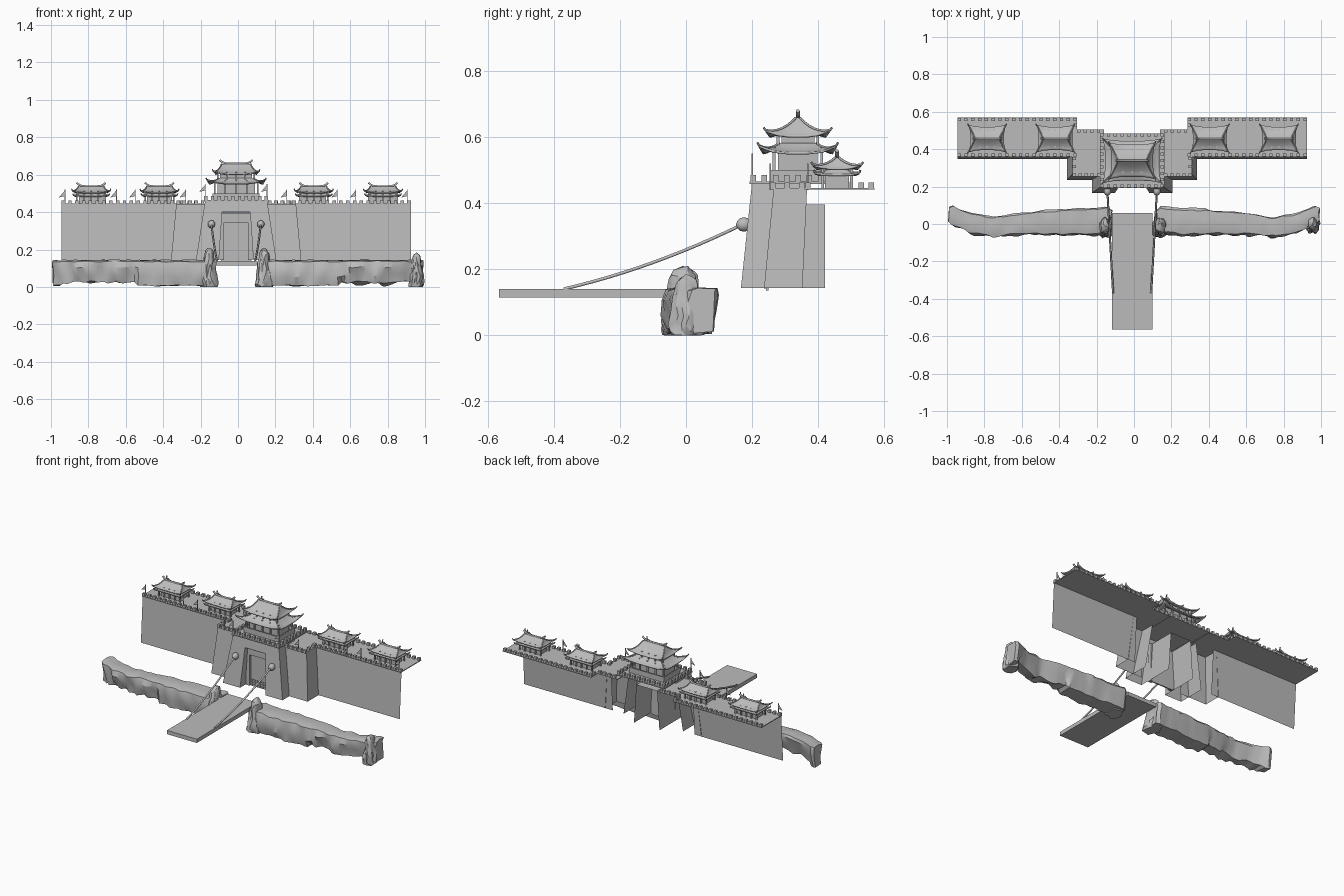
import bpy, bmesh, math, random
from mathutils import Vector, noise

cube = bpy.data.objects.get("Cube")
if cube:
    bpy.data.objects.remove(cube)
random.seed(4)
CX = -0.01      # axis of the fortress
BASE = 0.143    # foot of the walls

stone = bpy.data.materials.new("stone_grey")
stone.use_nodes = True
GREY = (0.5, 0.5, 0.5, 1)
stone.diffuse_color = GREY
stone.node_tree.nodes["Principled BSDF"].inputs["Base Color"].default_value = GREY


def finish(name, bm, smooth=None):
    me = bpy.data.meshes.new(name)
    bm.to_mesh(me)
    bm.free()
    me.materials.append(stone)
    ob = bpy.data.objects.new(name, me)
    bpy.context.collection.objects.link(ob)
    if smooth:
        bpy.ops.object.select_all(action='DESELECT')
        ob.select_set(True)
        bpy.context.view_layer.objects.active = ob
        bpy.ops.object.shade_smooth_by_angle(angle=math.radians(smooth))
    return ob


def face(bm, *pts):
    return bm.faces.new([bm.verts.new(p) for p in pts])


def box(bm, x0, x1, y0, y1, z0, z1):
    geo = bmesh.ops.create_cube(bm, size=1)
    for v in geo["verts"]:
        v.co = Vector((x1 if v.co.x > 0 else x0, y1 if v.co.y > 0 else y0, z1 if v.co.z > 0 else z0))


def tube(name, pts, r):
    cu = bpy.data.curves.new(name, 'CURVE')
    cu.dimensions = '3D'
    cu.bevel_depth = r
    cu.bevel_resolution = 1
    cu.use_fill_caps = True
    cu.materials.append(stone)
    sp = cu.splines.new('POLY')
    sp.points.add(len(pts) - 1)
    for p, co in zip(sp.points, pts):
        p.co = (*co, 1)
    ob = bpy.data.objects.new(name, cu)
    bpy.context.collection.objects.link(ob)


def merlons(bm, a, b, z, h=0.016, step=0.036):
    a, b = Vector(a), Vector(b)
    n = max(1, round((b - a).length / step))
    for i in range(n + 1):
        p = a.lerp(b, i / n)
        box(bm, p.x - .009, p.x + .009, p.y - .008, p.y + .008, z, z + h)


# Wing walls: one leaning front sheet and a thin deck on each side
for side, s in (("right", -1), ("left", 1)):
    bm = bmesh.new()
    x0, x1 = CX + s * .295, CX + s * .935
    face(bm, (x0, .348, BASE), (x1, .348, BASE), (x1, .366, .445), (x0, .366, .445))
    finish(side + "_wing_wall", bm)
    bm = bmesh.new()
    box(bm, min(x0, x1), max(x0, x1), .358, .57, .441, .446)
    for y in (.368, .56):
        merlons(bm, (x0 + s * .01, y), (x1 - s * .01, y), .446)
    merlons(bm, (x0 + s * .01, .53), (x0 + s * .01, .56), .446)
    finish(side + "_wing_deck", bm)

    # Stepped bastion beside the gate
    bm = bmesh.new()
    a, b, c, d = CX + s * .15, CX + s * .348, CX + s * .31, CX + s * .32
    face(bm, (a, .236, BASE), (b, .236, BASE), (d, .265, .445), (a, .265, .445))
    face(bm, (b, .236, BASE), (b, .352, BASE), (d, .366, .445), (d, .265, .445))
    finish(side + "_bastion_wall", bm)
    bm = bmesh.new()
    box(bm, min(a, d), max(a, d), .255, .36, .441, .446)
    e = CX + s * .298
    box(bm, min(a, e), max(a, e), .36, .505, .441, .446)
    merlons(bm, (CX + s * .18, .263), (c, .263), .446)
    merlons(bm, (c, .263), (c, .35), .446)
    merlons(bm, (CX + s * .18, .497), (CX + s * .285, .497), .446)
    finish(side + "_bastion_deck", bm)

# Gate block: leaning front with a tapered doorway, side sheets and deck
TOP = .465


def front(x, z):
    return (CX + x, .166 + (z - BASE) / (TOP - BASE) * .034, z)


bm = bmesh.new()
face(bm, front(-.075, .4), front(.075, .4), front(.165, TOP), front(-.165, TOP))
for s in (-1, 1):
    face(bm, front(s * .215, BASE), front(s * .092, BASE), front(s * .075, .4), front(s * .165, TOP))
    face(bm, front(s * .215, BASE), front(s * .165, TOP), (CX + s * .165, .36, TOP), (CX + s * .215, .352, BASE))
finish("gate_wall", bm)

bm = bmesh.new()
box(bm, CX - .172, CX + .172, .192, .485, .458, TOP)
for y in (.203, .475):
    merlons(bm, (CX - .162, y), (CX + .162, y), TOP, .02)
for s in (-1, 1):
    merlons(bm, (CX + s * .162, .203), (CX + s * .162, .475), TOP, .02)
finish("gate_deck", bm)

# Gate tunnel, lintel, door and its studs
bm = bmesh.new()
for s in (-1, 1):
    face(bm, front(s * .092, BASE), (CX + s * .092, .42, BASE), (CX + s * .075, .42, .396), front(s * .075, .396))
face(bm, front(-.075, .398), front(.075, .398), (CX + .075, .42, .396), (CX - .075, .42, .396))
finish("gate_tunnel", bm)
bm = bmesh.new()
box(bm, CX - .076, CX + .076, .222, .25, .345, .396)
for s in (-1, 1):
    x = CX + s * .076
    box(bm, x - .012, x + .012, .222, .25, BASE, .396)
finish("door_frame", bm)
bm = bmesh.new()
box(bm, CX - .08, CX + .08, .242, .25, .136, .35)
for row in range(3):
    for i in range(9):
        x = CX + (i - 4) * .019
        box(bm, x - .005, x + .005, .236, .243, .142 + row * .015, .151 + row * .015)
finish("studded_door", bm)


def roof(name, cy, ex, ey, rx, ry, z0, z1, lift):
    """Concave hipped roof with raised corners."""
    rings, n = 6, 6
    bm = bmesh.new()

    def point(u, v, t):
        k = (abs(u * v)) ** 4 * (1 - t) ** 2
        hx, hy = ex + (rx - ex) * t + k * .012, ey + (ry - ey) * t + k * .012
        return (CX + xc + u * hx, cy + v * hy, z0 + (z1 - z0) * t ** 1.6 + lift * k)

    uv = []
    for i in range(n):
        q = -1 + 2 * i / n
        uv.append((q, -1, 0))
    uv += [(1, q, 0) for q, _, _ in uv[:n]]
    uv += [(-u, -v, 0) for u, v, _ in uv]
    xc = 0
    grid = [[bm.verts.new(point(u, v, j / rings)) for u, v, _ in uv] for j in range(rings + 1)]
    for lo, hi in zip(grid, grid[1:]):
        for i in range(len(uv)):
            k = (i + 1) % len(uv)
            bm.faces.new((lo[i], lo[k], hi[k], hi[i]))
    bm.faces.new(grid[-1])
    hips = [[point(u, v, j / rings) for j in range(rings + 1)] for u in (-1, 1) for v in (-1, 1)]
    ob = finish(name, bm, 35)
    sol = ob.modifiers.new("tiles", 'SOLIDIFY')
    sol.thickness = .006
    return ob, hips


def tiered_roof(name, x, *dims):
    ob, hips = roof(name, *dims)
    ob.location.x = x
    for i, h in enumerate(hips):
        tip, inner = Vector(h[0]), Vector(h[1])
        end = tip + (tip - inner) * .3 + Vector((0, 0, .006))
        tube(f"{name}_hip_{i}", [Vector(p) + Vector((x, 0, 0)) for p in [end] + h], .0035)


def ridge(name, x, y, half, z):
    pts = [(CX + x + half * k, y, z + .012 * abs(k) ** 5) for k in (-1.1, -.95, -.75, -.4, 0, .4, .75, .95, 1.1)]
    tube(name, pts, .006)


def pavilion_body(name, x, y, hx, hy, z0, z1):
    bm = bmesh.new()
    box(bm, CX + x - hx, CX + x + hx, y - hy, y + hy, z0, z1)
    for i in range(5):      # columns standing proud of the walls
        px = CX + x + hx * 1.15 * (i - 2) / 2
        for s in (-1, 1):
            py = y + s * hy * 1.2
            box(bm, px - .004, px + .004, py - .004, py + .004, z0, z1)
    finish(name, bm)


# Two-tier gate pavilion
Y = .338
bm = bmesh.new()
box(bm, CX - .125, CX + .125, Y - .085, Y + .085, TOP, .477)
for s in (-1, 1):           # balustrade
    box(bm, CX - .125, CX + .125, Y + s * .083 - .003, Y + s * .083 + .003, .477, .5)
    box(bm, CX + s * .123 - .003, CX + s * .123 + .003, Y - .085, Y + .085, .477, .5)
finish("gate_pavilion_plinth", bm)
pavilion_body("gate_pavilion_lower", 0, Y, .1, .06, .477, .57)
tiered_roof("gate_lower_roof", 0, Y, .145, .106, .092, .056, .553, .582, .022)
pavilion_body("gate_pavilion_upper", 0, Y, .085, .05, .57, .615)
tiered_roof("gate_upper_roof", 0, Y, .112, .086, .078, .006, .603, .658, .018)
ridge("gate_roof_ridge", 0, Y, .08, .659)

# Four wing pavilions
for i, x in enumerate((-.775, -.41, .415, .785)):
    y = .457
    pavilion_body(f"wing_pavilion_{i}", x, y, .066, .036, .446, .512)
    tiered_roof(f"wing_skirt_roof_{i}", x, y, .084, .056, .066, .036, .487, .5, .006)
    tiered_roof(f"wing_roof_{i}", x, y, .09, .062, .068, .005, .505, .538, .012)
    ridge(f"wing_ridge_{i}", x, y, .07, .538)

# Pennants on poles
for s in (-1, 1):
    for i, (x, y, z) in enumerate(((.165, .2, .55), (.27, .255, .52), (.54, .368, .52), (.64, .368, .52), (.915, .368, .52))):
        bm = bmesh.new()
        px = CX + s * x
        box(bm, px - .002, px + .002, y - .002, y + .002, .44, z)
        face(bm, (px, y, z - .003), (px, y, z - .034), (px - .032, y, z - .042))
        finish(f"pennant_{'left' if s > 0 else 'right'}_{i}", bm)

# Drawbridge, hanging chains and their wall bosses
bm = bmesh.new()
box(bm, CX - .108, CX + .108, -.565, .06, .115, .14)
finish("drawbridge", bm)
for side, s in (("right", -1), ("left", 1)):
    pts = []
    for i in range(13):
        t = i / 12
        pts.append((CX + s * (.102 + .03 * t), -.37 + .54 * t, .14 + .125 * t + .07 * t * t))
    tube(side + "_chain", pts, .0055)
    bm = bmesh.new()
    bmesh.ops.create_icosphere(bm, subdivisions=2, radius=1)
    for v in bm.verts:
        v.co = Vector((CX + s * .132 + v.co.x * .02, .175 + v.co.y * .024, .335 + v.co.z * .022))
    finish(side + "_chain_boss", bm, 40)

# Rock banks: a noisy section swept along a wandering line
section = [(-.85, 0), (-1, .05), (-.96, .1), (-.8, .135), (-.35, .143), (.3, .143), (.85, .14), (1, .12), (.9, .07), (.75, 0)]
path = [(.12, .02, .075), (.25, .01, .078), (.4, .008, .072), (.6, 0, .065), (.75, -.02, .06), (.88, .005, .06), (.985, .05, .055)]
for side, s in (("right", -1), ("left", 1)):
    bm = bmesh.new()
    rings, n = [], 44
    for i in range(n + 1):
        x = .12 + .87 * i / n
        a, b = next((p, q) for p, q in zip(path, path[1:]) if x <= q[0] + .01)
        t = min(1, (x - a[0]) / (b[0] - a[0]))
        cy, w = (a[k] + (b[k] - a[k]) * t for k in (1, 2))
        w *= .75 if i in (0, n) else 1
        rough = 1 if .55 < x < .94 else .3
        ring = []
        for u, z in section:
            d = noise.noise(Vector((x * 17 * s, u * 2.2, z * 22)))
            low = (1 - z / .143)
            inset = 1 - rough * low * (.35 + .4 * d)
            zz = z + rough * low * (.025 + .03 * d) + .006 * d * (z > .1)
            ring.append(bm.verts.new((s * x + .012 * d, cy + u * w * inset + .012 * d, max(0, zz))))
        rings.append(ring)
    m = len(section)
    for p, q in zip(rings, rings[1:]):
        for k in range(m):
            bm.faces.new((p[k], p[(k + 1) % m], q[(k + 1) % m], q[k]))
    bm.faces.new(rings[0])
    bm.faces.new(rings[-1])
    bmesh.ops.recalc_face_normals(bm, faces=bm.faces)
    finish(side + "_rock_bank", bm, 30)


def crag(name, x, y, rx, ry, h):
    bm = bmesh.new()
    bmesh.ops.create_icosphere(bm, subdivisions=3, radius=1)
    for v in bm.verts:
        c = v.co.copy()
        t = (c.z + 1) / 2
        r = (1.1 - .62 * t) / max(.55, math.hypot(c.x, c.y))
        d = 1 + .35 * noise.noise(Vector((c.x * 2.5 + x * 9, c.y * 2.5, c.z * 2)))
        v.co = Vector((x + c.x * r * rx * d, y + c.y * r * ry * d, max(0, h * (1.1 * t - .08) * (.95 + .1 * d))))
    finish(name, bm, 25)


crag("right_bridge_crag", -.155, -.01, .046, .066, .195)
crag("left_bridge_crag", .14, -.01, .046, .066, .195)
crag("left_end_crag", .955, .0, .04, .055, .17)
